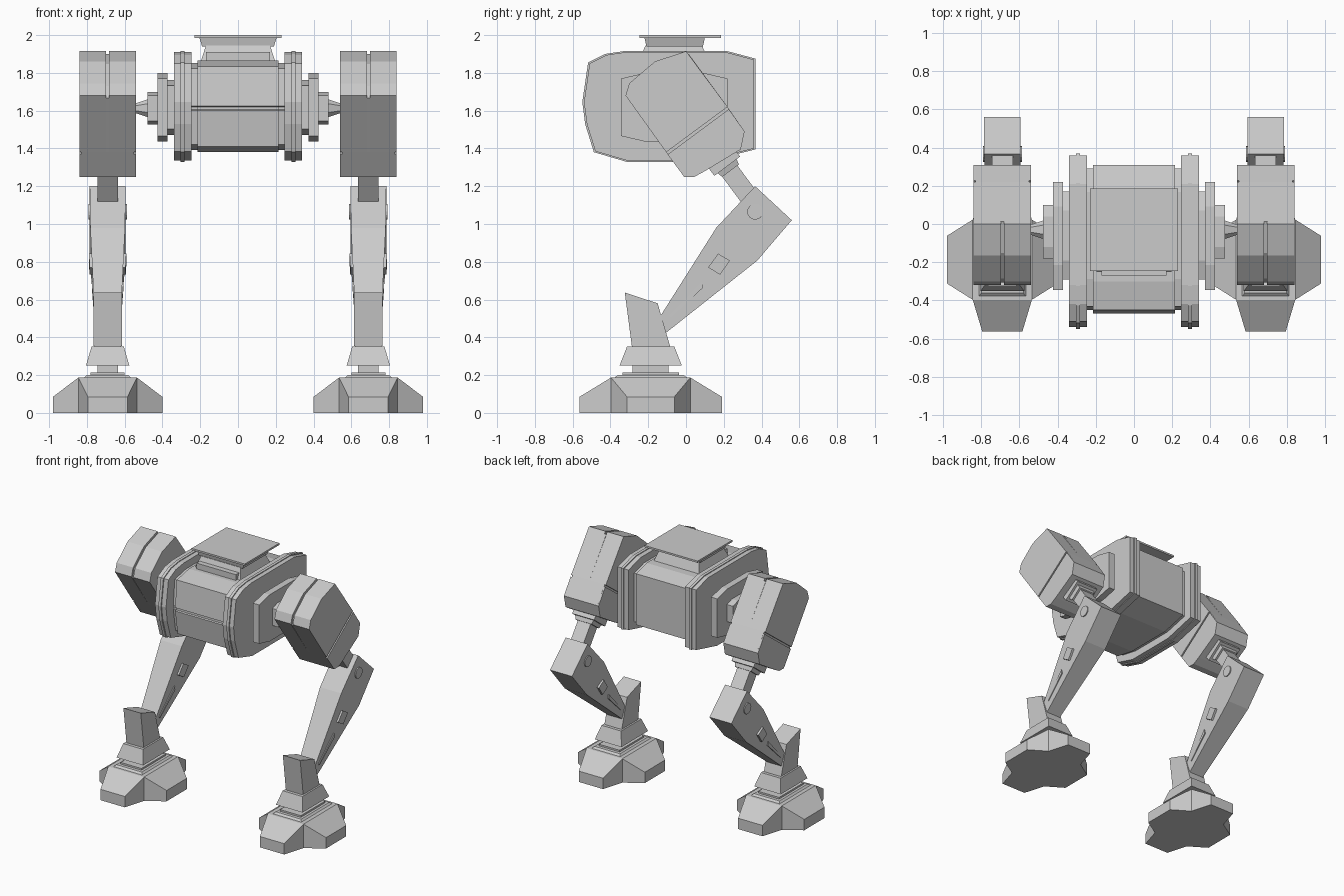
import bpy, bmesh, math
from mathutils import Vector

cube = bpy.data.objects.get("Cube")
if cube:
    bpy.data.objects.remove(cube, do_unlink=True)

grey = bpy.data.materials.new("plain grey")
grey.use_nodes = True
grey.diffuse_color = (0.6, 0.6, 0.6, 1)
grey.node_tree.nodes["Principled BSDF"].inputs["Base Color"].default_value = (0.6, 0.6, 0.6, 1)

LEG = 0.69      # sideways offset of each leg
FOOT_Y = -0.187  # centre of foot and ankle


def finish(name, bm, mirror):
    bmesh.ops.recalc_face_normals(bm, faces=bm.faces)
    mesh = bpy.data.meshes.new(name)
    bm.to_mesh(mesh)
    bm.free()
    mesh.materials.append(grey)
    ob = bpy.data.objects.new(name, mesh)
    bpy.context.collection.objects.link(ob)
    if mirror:
        mod = ob.modifiers.new("Mirror", "MIRROR")
        mod.use_mirror_merge = False
    return ob


def loft(name, rings, mirror=True):
    """Skin a list of equal rings of points and cap both ends."""
    bm = bmesh.new()
    rows = [[bm.verts.new(p) for p in ring] for ring in rings]
    n = len(rows[0])
    for a, b in zip(rows, rows[1:]):
        for i in range(n):
            j = (i + 1) % n
            bm.faces.new((a[i], a[j], b[j], b[i]))
    bm.faces.new(rows[0])
    bm.faces.new(rows[-1])
    return finish(name, bm, mirror)


def prism(name, pts, x0, x1, mirror=True):
    """Extrude a (y, z) outline sideways."""
    return loft(name, [[(x, y, z) for y, z in pts] for x in (x0, x1)], mirror)


def slab(name, pts, widths):
    """Leg outline with its own half width at each point."""
    return loft(name, [[(LEG + s * w, y, z) for (y, z), w in zip(pts, widths)] for s in (-1, 1)])


def frustum(name, x, y, layers, mirror=True):
    """Stack of rectangles given as (z, half x, half y)."""
    return loft(name, [[(x - a, y - b, z), (x + a, y - b, z), (x + a, y + b, z), (x - a, y + b, z)]
                       for z, a, b in layers], mirror)


def bar(name, a, b, ha, hb, wa, wb):
    """Tapered block between two (y, z) points."""
    a, b = Vector(a), Vector(b)
    d = (b - a).normalized()
    n = Vector((-d.y, d.x))
    return slab(name, [a + n * ha, b + n * hb, b - n * hb, a - n * ha], [wa, wb, wb, wa])


def scaled(pts, k):
    cy = (max(p[0] for p in pts) + min(p[0] for p in pts)) / 2
    cz = (max(p[1] for p in pts) + min(p[1] for p in pts)) / 2
    return [(cy + (y - cy) * k, cz + (z - cz) * k) for y, z in pts]


def octagon(cy, cz, hy, hz, ky, kz):
    """Chamfered rectangle; ky and kz are the chamfer sizes."""
    quarter = [(hy, hz - kz), (hy - ky, hz)]
    up = quarter + [(-y, z) for y, z in reversed(quarter)]
    return [(cy + y, cz + z) for y, z in up + [(-y, -z) for y, z in up]]


# Body core with a seam across its front
core = [(-0.47, 1.625), (-0.46, 1.62), (-0.46, 1.605), (-0.47, 1.6), (-0.44, 1.41), (-0.28, 1.38),
        (0.1, 1.38), (0.31, 1.43), (0.31, 1.83), (0.18, 1.865), (-0.3, 1.865), (-0.45, 1.835)]
prism("body_core", core, -0.215, 0.215, False)
prism("body_collar", scaled(core, 0.95), -0.26, 0.26, False)

# Flanges at each side of the body, each with a thin rib
flange = [(-0.54, 1.645), (-0.51, 1.85), (-0.42, 1.895), (-0.32, 1.91), (0.21, 1.91), (0.36, 1.87),
          (0.36, 1.4), (0.1, 1.335), (-0.31, 1.335), (-0.48, 1.385), (-0.525, 1.53)]
prism("body_flange", flange, 0.245, 0.34)
prism("flange_rib", scaled(flange, 1.02), 0.283, 0.305)

# Stepped hip mounts and tapered axle
prism("hip_step", octagon(-0.06, 1.617, 0.23, 0.145, 0.1, 0.03), 0.33, 0.385)
prism("hip_plate", octagon(-0.062, 1.618, 0.283, 0.182, 0.13, 0.03), 0.373, 0.425)
prism("hip_hub", octagon(-0.04, 1.613, 0.14, 0.087, 0.06, 0.02), 0.42, 0.478)
loft("hip_axle", [octagon_ring for octagon_ring in
                  [[(x, y, z) for y, z in octagon(-0.03, 1.613, h, h, h * 0.5, h * 0.5)]
                   for x, h in ((0.47, 0.05), (0.545, 0.025))]])

# Neck and hatch on top of the body
top = [(1.85, 0.2, 0.19), (1.945, 0.17, 0.15)]
frustum("neck_base", 0, -0.065, top, False)
frustum("neck", 0, -0.06, [(1.94, 0.19, 0.15), (1.988, 0.205, 0.16)], False)
frustum("hatch", 0, -0.03, [(1.986, 0.23, 0.215), (2.0, 0.23, 0.215)], False)
frustum("neck_front_step", 0, -0.2, [(1.86, 0.17, 0.07), (1.91, 0.17, 0.07)], False)

# Thigh: solid blocks with a channel down the middle of the upper front
brow = [(-0.32, 1.68), (-0.3, 1.745), (-0.165, 1.86), (0, 1.915)]
rest = [(0.22, 1.62), (0.31, 1.49), (0.29, 1.395), (0.1, 1.28), (0.045, 1.25), (-0.01, 1.25), (-0.105, 1.38)]
inset = [(y + 0.014, z - 0.014) for y, z in brow]
prism("thigh_inner_block", brow + rest, 0.55, 0.682)
prism("thigh_outer_block", brow + rest, 0.698, 0.83)
prism("thigh_channel", inset + rest, 0.68, 0.7)

# Thigh side skins, split by a seam
upper = brow + [(0.22, 1.62), (-0.105, 1.38)]
lower = [(0.227, 1.608)] + rest[1:6] + [(-0.097, 1.368)]
for side, x in (("inner", 0.54), ("outer", 0.83)):
    prism("thigh_upper_skin_" + side, upper, x, x + 0.01)
    prism("thigh_lower_skin_" + side, lower, x, x + 0.01)

# Knee piston and its collars
bar("piston_collar", (0.17, 1.37), (0.218, 1.306), 0.085, 0.085, 0.095, 0.095)
bar("piston_collar_tip", (0.2, 1.33), (0.236, 1.282), 0.07, 0.055, 0.085, 0.07)
bar("piston_rod", (0.18, 1.35), (0.38, 1.08), 0.05, 0.05, 0.055, 0.055)

# Shin, tapering to the ankle
slab("shin", [(0.366, 1.2), (0.56, 1.02), (0.377, 0.806), (-0.106, 0.424), (-0.15, 0.49), (0.16, 0.98)],
     [0.095, 0.095, 0.095, 0.062, 0.068, 0.092])
slab("shin_side_block", [(0.17, 0.843), (0.233, 0.806), (0.18, 0.732), (0.117, 0.77)], [0.099, 0.1, 0.096, 0.095])
slab("shin_side_rib", [(0.085, 0.695), (0.09, 0.663), (-0.08, 0.505), (-0.09, 0.515)], [0.084, 0.084, 0.072, 0.072])
pin = [(0.366 + 0.042 * math.cos(a), 1.065 + 0.042 * math.sin(a))
       for a in (math.tau * i / 16 for i in range(16))]
prism("knee_pin", pin, LEG - 0.102, LEG + 0.102)

# Ankle post and stacked ankle collars
slab("ankle_post", [(-0.324, 0.637), (-0.15, 0.58), (-0.085, 0.355), (-0.287, 0.355)], [0.075] * 4)
frustum("ankle_neck", LEG, FOOT_Y, [(0.34, 0.07, 0.1), (0.362, 0.07, 0.1)])
frustum("ankle_skirt", LEG, FOOT_Y, [(0.25, 0.115, 0.165), (0.352, 0.085, 0.125)])
frustum("ankle_joint", LEG, FOOT_Y, [(0.19, 0.055, 0.095), (0.26, 0.055, 0.095)])
frustum("ankle_plate", LEG, FOOT_Y, [(0.19, 0.09, 0.15), (0.213, 0.09, 0.15)])
frustum("ankle_base", LEG, FOOT_Y, [(0.18, 0.13, 0.2), (0.2, 0.11, 0.175)])


# Foot: four lobes that slope up to a rectangular top
def foot():
    bm = bmesh.new()
    floor, rim = [], []
    for sx, sy in ((1, 1), (-1, 1), (-1, -1), (1, -1)):
        corner = [(0.29, 0.125, 0.085), (0.155, 0.21, 0.187), (0.105, 0.377, 0.085)]
        if sx * sy < 0:
            corner.reverse()
        for x, y, z in corner:
            px, py = LEG + sx * x, FOOT_Y + sy * y
            floor.append(bm.verts.new((px, py, 0)))
            rim.append(bm.verts.new((px, py, z)))
    n = len(rim)
    for i in range(n):
        j = (i + 1) % n
        bm.faces.new((floor[i], floor[j], rim[j], rim[i]))
    for i in range(1, n, 3):
        bm.faces.new([rim[(i + k) % n] for k in range(4)])
    bm.faces.new(rim[1::3])
    bm.faces.new(floor)
    finish("foot", bm, True)


foot()
